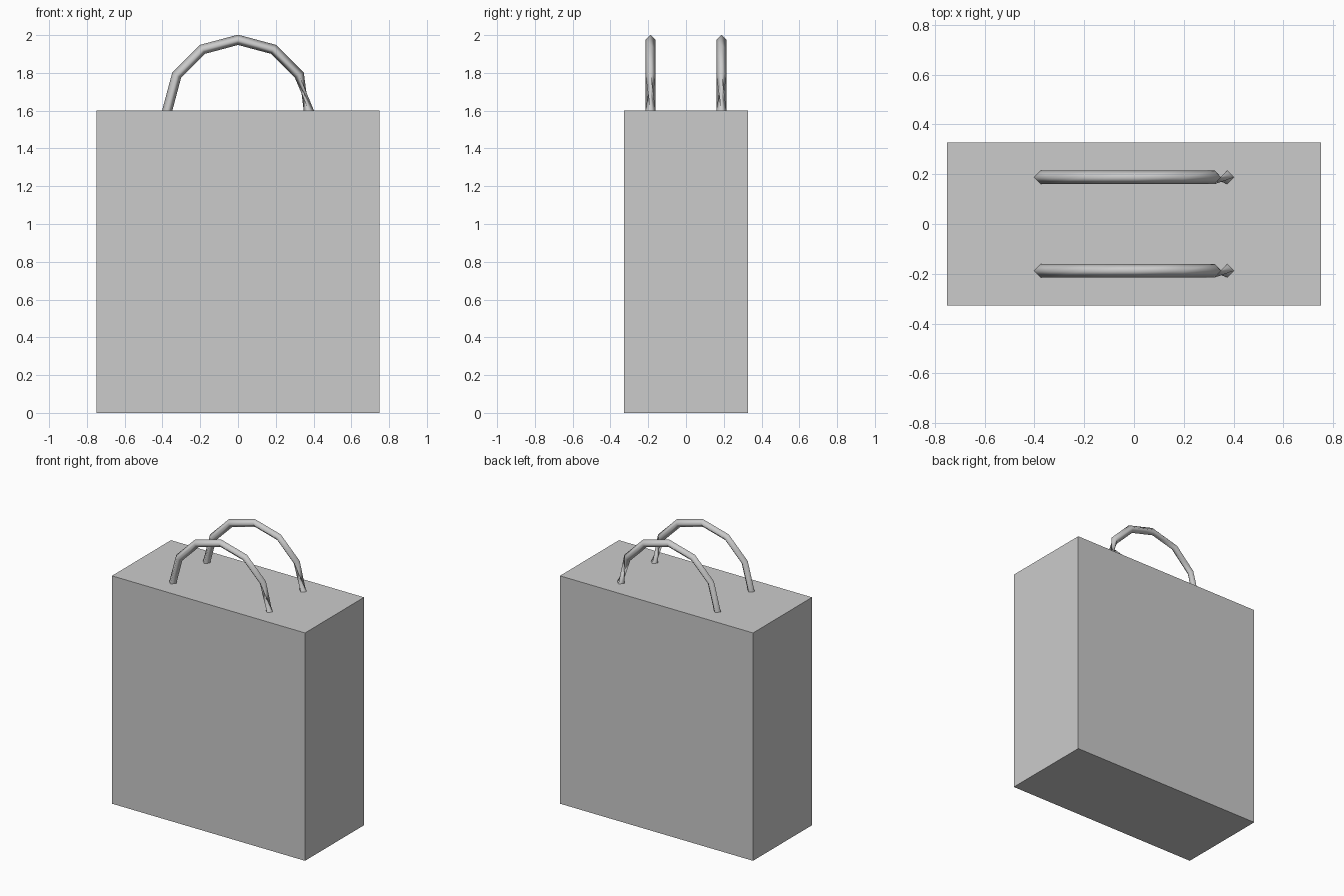
import bpy, bmesh, math
from mathutils import Vector

if "Cube" in bpy.data.objects:
    bpy.data.objects.remove(bpy.data.objects["Cube"])


def make_object(name, bm, smooth=False):
    bmesh.ops.recalc_face_normals(bm, faces=bm.faces[:])
    mesh = bpy.data.meshes.new(name)
    bm.to_mesh(mesh)
    bm.free()
    for p in mesh.polygons:
        p.use_smooth = smooth
    obj = bpy.data.objects.new(name, mesh)
    bpy.context.collection.objects.link(obj)
    return obj


# Bag body: plain closed box
bm = bmesh.new()
bmesh.ops.create_cube(bm, size=1)
for v in bm.verts:
    v.co = Vector((v.co.x * 1.5, v.co.y * 0.655, (v.co.z + 0.5) * 1.6))
make_object("bag_body", bm)


# Handle: diamond tube on a half circle, quarter twist at both end segments
def handle(name, y, arc=0.375, r=0.0272, steps=6, sides=4):
    bm = bmesh.new()
    rings = []
    for i in range(steps + 1):
        a = math.pi * (1 - i / steps)
        centre = Vector((arc * math.cos(a), y, 1.6 + arc * math.sin(a)))
        t = Vector((math.sin(a), 0, -math.cos(a)))
        ref = Vector((0, 1, 0)) if i in (0, steps) else Vector((0, 0, 1))
        n = t.cross(ref).normalized()
        b = n.cross(t)
        rings.append([bm.verts.new(centre + r * (math.cos(k) * n + math.sin(k) * b))
                      for k in (2 * math.pi * j / sides for j in range(sides))])
    for p, q in zip(rings, rings[1:]):
        for j in range(sides):
            k = (j + 1) % sides
            bm.faces.new((p[j], p[k], q[k]))
            bm.faces.new((p[j], q[k], q[j]))
    return make_object(name, bm, smooth=True)


handle("front_handle", -0.1875)
handle("back_handle", 0.1875)
